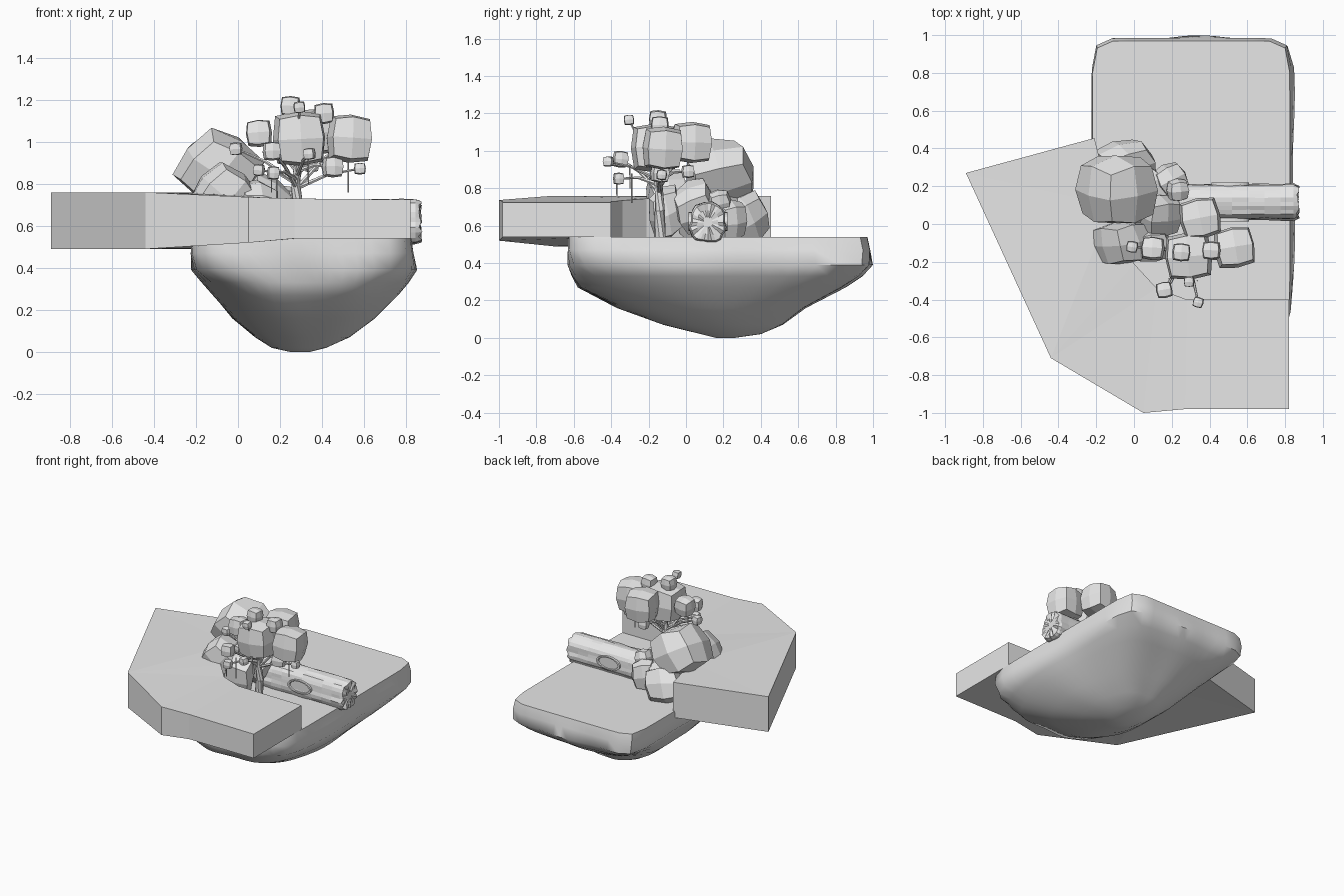
import bpy, bmesh, math, random
from mathutils import Vector, Euler

if "Cube" in bpy.data.objects:
    bpy.data.objects.remove(bpy.data.objects["Cube"])

random.seed(4)
grey = bpy.data.materials.new("plain grey")
grey.diffuse_color = (0.8, 0.8, 0.8, 1)
grey.use_nodes = True
grey.node_tree.nodes["Principled BSDF"].inputs["Base Color"].default_value = grey.diffuse_color


def finish(name, bm, smooth=None):
    bmesh.ops.recalc_face_normals(bm, faces=bm.faces)
    mesh = bpy.data.meshes.new(name)
    bm.to_mesh(mesh)
    bm.free()
    mesh.materials.append(grey)
    ob = bpy.data.objects.new(name, mesh)
    bpy.context.collection.objects.link(ob)
    if smooth:
        bpy.ops.object.select_all(action='DESELECT')
        ob.select_set(True)
        bpy.context.view_layer.objects.active = ob
        bpy.ops.object.shade_smooth_by_angle(angle=math.radians(smooth))
    return ob


def loft(bm, rings, cap_start=True, cap_end=True):
    vs = [[bm.verts.new(p) for p in r] for r in rings]
    n = len(rings[0])
    for a, b in zip(vs, vs[1:]):
        for i in range(n):
            bm.faces.new((a[i], a[(i + 1) % n], b[(i + 1) % n], b[i]))
    if cap_start:
        bm.faces.new(vs[0])
    if cap_end:
        bm.faces.new(vs[-1])


def chunk(name, centre, half, turn, edge=0.85, corner=0.74, jitter=0.0):
    """Rounded low-poly block: each cube side is a 2 x 2 patch."""
    bm = bmesh.new()
    bmesh.ops.create_cube(bm, size=2)
    bmesh.ops.subdivide_edges(bm, edges=bm.edges[:], cuts=1, use_grid_fill=True)
    rot = Euler(turn).to_matrix()
    for v in bm.verts:
        k = round(sum(abs(c) for c in v.co))
        p = v.co * {1: 1.0, 2: edge, 3: corner}[k]
        p = rot @ p * (1 + random.uniform(-jitter, jitter))
        v.co = Vector(centre) + Vector(p[i] * half[i] for i in range(3))
    return finish(name, bm)


# Floating island: stacked rounded rectangles, squarer towards the back
levels = [  # z, xmin, xmax, ymin, ymax, squareness
    (0.54, -0.22, 0.825, -0.63, 0.97, 14),
    (0.47, -0.225, 0.835, -0.632, 0.985, 14),
    (0.39, -0.22, 0.85, -0.63, 0.995, 10),
    (0.33, -0.17, 0.81, -0.61, 0.94, 6),
    (0.27, -0.12, 0.76, -0.58, 0.85, 4.5),
    (0.16, -0.03, 0.65, -0.37, 0.64, 3.2),
    (0.07, 0.08, 0.53, -0.12, 0.52, 2.5),
    (0.02, 0.16, 0.42, 0.08, 0.40, 2.2),
    (0.00, 0.25, 0.34, 0.16, 0.26, 2)]
rings = []
for z, x0, x1, y0, y1, sq in levels:
    ring = []
    for i in range(56):
        t = 2 * math.pi * i / 56
        c, s = math.cos(t), math.sin(t)
        n = sq if s > 0 else max(2, sq * 0.7)
        r = (abs(c) ** n + abs(s) ** n) ** (-1 / n)
        if 0.05 < z < 0.45:
            r *= 1 + 0.012 * math.sin(7 * t + 9 * z) - 0.006
        ring.append(((x0 + x1) / 2 + (x1 - x0) / 2 * r * c,
                     (y0 + y1) / 2 + (y1 - y0) / 2 * r * s, z))
    rings.append(ring)
bm = bmesh.new()
loft(bm, rings)
finish("island", bm, 50)

# Raised slab around the left and front: x, y, bottom, top
outline = [(-0.21, 0.455, 0.49, 0.76), (-0.89, 0.27, 0.49, 0.76),
           (-0.44, -0.71, 0.49, 0.76), (0.05, -1.0, 0.52, 0.737),
           (0.27, -0.98, 0.54, 0.73), (0.82, -0.98, 0.54, 0.725),
           (0.82, -0.40, 0.54, 0.725), (0.28, -0.40, 0.54, 0.73),
           (0.12, -0.34, 0.53, 0.735), (0.0, -0.21, 0.515, 0.745),
           (-0.12, 0.1, 0.495, 0.755)]
bm = bmesh.new()
loft(bm, [[(x, y, b) for x, y, b, t in outline], [(x, y, t) for x, y, b, t in outline]])
bmesh.ops.triangulate(bm, faces=[f for f in bm.faces if len(f.verts) > 4])
finish("raised_slab", bm)

# Fallen log: grooved bark with a stepped, rough end
sides = 28
grooves = [random.uniform(0.9, 1.02) for _ in range(sides)]


def log_ring(x, k, rough=0.0):
    pts = []
    for i in range(sides):
        t = 2 * math.pi * i / sides
        r = k * grooves[i] * (1 + random.uniform(-0.03, 0.03))
        n = (abs(math.cos(t)) ** 3 + abs(math.sin(t)) ** 3) ** (-1 / 3)
        pts.append((x + random.uniform(-rough, rough), 0.117 + 0.097 * r * n * math.cos(t),
                    0.618 + 0.108 * r * n * math.sin(t)))
    return pts


bm = bmesh.new()
loft(bm, [log_ring(0.18 + 0.085 * i, 1) for i in range(8)]
     + [log_ring(0.845, 1.02), log_ring(0.868, 0.93, 0.01),
        log_ring(0.868, 0.6, 0.008), log_ring(0.866, 0.25, 0.006)])
finish("fallen_log", bm)

# Oval knot on each side of the log
for side, label in ((-1, "front"), (1, "back")):
    bm = bmesh.new()
    knot = []
    for depth, k in ((0.07, 1.0), (0.104, 1.0), (0.104, 0.85), (0.096, 0.8)):
        knot.append([(0.51 + 0.10 * k * math.cos(a), 0.117 + side * depth,
                      0.622 + 0.05 * k * math.sin(a))
                     for a in (2 * math.pi * i / 24 for i in range(24))])
    loft(bm, knot)
    finish("log_knot_" + label, bm)

# Rock pile: centre, half size, rotation
rocks = [((-0.09, 0.18, 0.875), (0.19, 0.185, 0.165), (0.3, 0.6, 0.2)),
         ((-0.065, -0.095, 0.74), (0.145, 0.115, 0.145), (0.2, 0.7, 0.3)),
         ((-0.04, 0.325, 0.64), (0.15, 0.11, 0.13), (0.5, 0.2, 0.4)),
         ((0.13, 0.05, 0.70), (0.11, 0.11, 0.13), (0.4, 0.5, 0.1)),
         ((0.19, 0.235, 0.63), (0.09, 0.085, 0.11), (0.1, 0.2, 0.5)),
         ((0.09, -0.11, 0.67), (0.11, 0.09, 0.14), (0.3, 0.1, 0.2)),
         ((0.23, 0.18, 0.73), (0.06, 0.06, 0.06), (0.2, 0.3, 0.1)),
         ((0.0, 0.15, 0.63), (0.17, 0.17, 0.15), (0.0, 0.3, 0.6))]
for i, (c, h, t) in enumerate(rocks):
    chunk("rock_%d" % (i + 1), c, h, t, 0.83, 0.70, 0.04)

# Tree leaf clumps: x, y, z, half width, half height
leaves = [(0.29, -0.17, 1.015, 0.125, 0.13), (0.53, -0.125, 1.015, 0.108, 0.115),
          (0.35, 0.03, 1.045, 0.108, 0.11), (0.25, -0.15, 1.17, 0.048, 0.048),
          (0.41, -0.14, 1.135, 0.048, 0.05), (0.10, -0.13, 1.04, 0.062, 0.065),
          (0.16, -0.35, 0.955, 0.043, 0.045), (-0.01, -0.12, 0.967, 0.031, 0.031),
          (0.292, -0.305, 1.165, 0.028, 0.028), (0.34, -0.415, 0.943, 0.028, 0.028),
          (0.45, -0.14, 0.88, 0.05, 0.05), (0.58, -0.13, 0.872, 0.028, 0.028),
          (0.10, -0.13, 0.866, 0.027, 0.028), (0.168, -0.36, 0.852, 0.03, 0.032),
          (0.35, 0.01, 0.89, 0.035, 0.035)]
for i, (x, y, z, w, h) in enumerate(leaves):
    turn = (random.uniform(-.1, .1), random.uniform(-.1, .1), random.uniform(-.3, .3))
    chunk("leaves_%d" % (i + 1), (x, y, z), (w, w, h), turn, 0.87, 0.76)


# Trunk, branches and hanging twigs: tapered tubes
def tube(name, pts, r0, r1, n=6):
    pts = [Vector(p) for p in pts]
    rings = []
    for i, p in enumerate(pts):
        d = pts[min(i + 1, len(pts) - 1)] - pts[max(i - 1, 0)]
        q = d.to_track_quat('Z', 'Y')
        r = r0 + (r1 - r0) * i / (len(pts) - 1)
        rings.append([p + q @ Vector((r * math.cos(2 * math.pi * k / n),
                                      r * math.sin(2 * math.pi * k / n), 0)) for k in range(n)])
    bm = bmesh.new()
    loft(bm, rings)
    finish(name, bm)


tube("trunk", [(0.27, -0.14, 0.52), (0.285, -0.14, 0.68), (0.275, -0.145, 0.80),
               (0.29, -0.16, 0.95)], 0.032, 0.017, 8)
for i, (x, y, z, w, h) in enumerate(leaves[1:]):
    start = Vector((0.28, -0.145, 0.78 + 0.02 * (i % 5)))
    end = Vector((x, y, z))
    mid = start.lerp(end, 0.5) + Vector((0, 0, 0.02))
    tube("branch_%d" % (i + 1), [start, mid, end], 0.012, 0.005)
for i, (x, y, z0, z1) in enumerate([(0.525, -0.13, 0.76, 0.95), (0.185, -0.29, 0.72, 0.88),
                                    (0.16, -0.37, 0.76, 0.86), (0.335, -0.30, 0.80, 0.92)]):
    tube("hanging_twig_%d" % (i + 1), [(x, y, z1), (x, y, z0)], 0.004, 0.003, 5)
